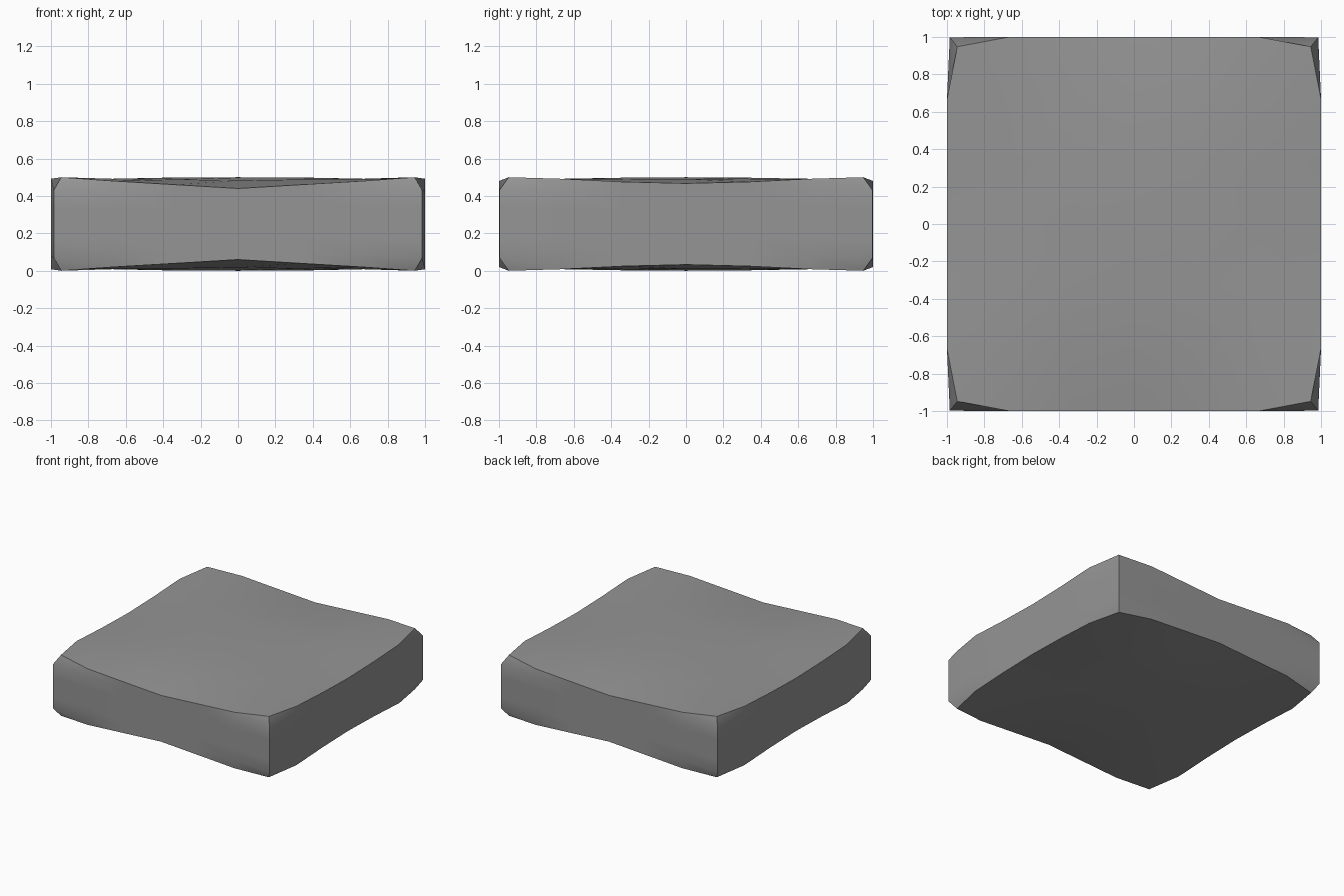
import bpy, bmesh
from math import pi, cos

if "Cube" in bpy.data.objects:
    bpy.data.objects.remove(bpy.data.objects["Cube"])


def wave(t):
    return (1 + cos(pi * t)) / 2


def shape(co):
    """Map a point of the unit cube to the pinched slab."""
    u, v, w = co
    a, b, c = abs(u), abs(v), abs(w)
    ex, ey, ez = a > 0.99, b > 0.99, c > 0.99
    # top and bottom rims dip between the corners
    dip = 0.06 * (1 - a) * b ** 3 + 0.033 * wave(b) * a ** 3
    k = w if ez or c < 0.5 else w * 1.08
    z = 0.25 + k * (0.25 - dip)
    # vertical edges and corners are drawn in
    x, y = u, v
    if ex and ey:
        x *= 0.945 if ez else 0.985
        y *= 0.948 if ez else 0.998
    return x, y, z


# cushion-like slab
bm = bmesh.new()
bmesh.ops.create_cube(bm, size=2)
bmesh.ops.subdivide_edges(bm, edges=bm.edges[:], cuts=5, use_grid_fill=True)
for vert in bm.verts:
    vert.co = shape(vert.co)
bmesh.ops.recalc_face_normals(bm, faces=bm.faces[:])
mesh = bpy.data.meshes.new("slab")
bm.to_mesh(mesh)
bm.free()
slab = bpy.data.objects.new("slab", mesh)
bpy.context.collection.objects.link(slab)

# dark grey surface
grey = bpy.data.materials.new("dark_grey")
grey.diffuse_color = (0.3, 0.3, 0.3, 1)
grey.use_nodes = True
grey.node_tree.nodes["Principled BSDF"].inputs["Base Color"].default_value = grey.diffuse_color
mesh.materials.append(grey)

# smooth faces with crisp rims
bpy.context.view_layer.objects.active = slab
slab.select_set(True)
bpy.ops.object.shade_smooth_by_angle(angle=0.7)
